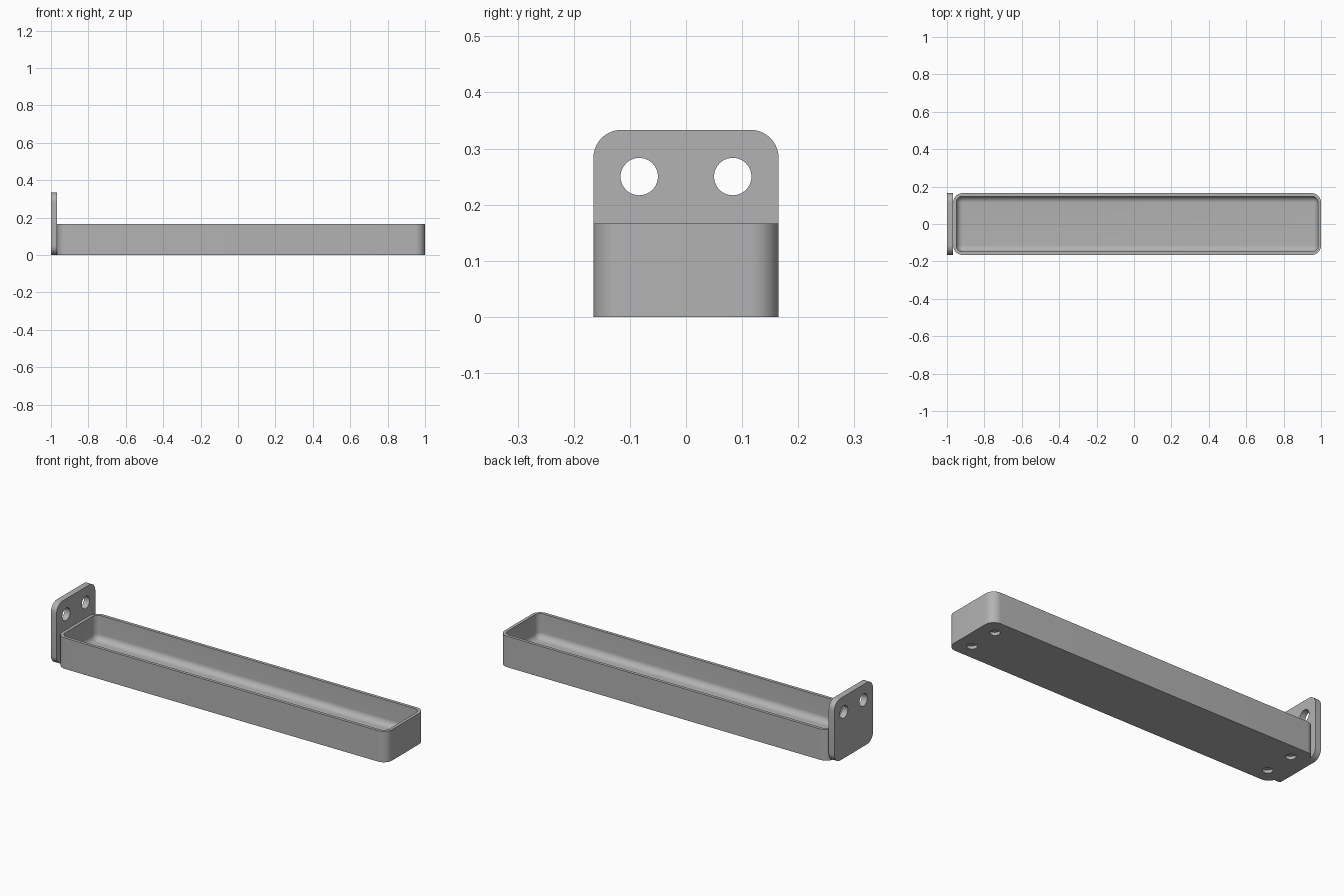
import bpy, bmesh
from math import pi, sin, cos
from mathutils import Matrix, Vector

cube = bpy.data.objects.get("Cube")
if cube:
    bpy.data.objects.remove(cube, do_unlink=True)

U = 1 / 30          # design unit
SEG = 10            # segments per rounded corner

grey = bpy.data.materials.new("grey")
grey.use_nodes = True
colour = (0.45, 0.45, 0.45, 1)
grey.diffuse_color = colour
grey.node_tree.nodes["Principled BSDF"].inputs["Base Color"].default_value = colour


def rounded_rect(half_a, half_b, radius):
    """Counter-clockwise outline of a rectangle with round corners."""
    points = []
    for i, (sa, sb) in enumerate([(1, 1), (-1, 1), (-1, -1), (1, -1)]):
        for k in range(SEG + 1):
            t = (i + k / SEG) * pi / 2
            points.append((sa * (half_a - radius) + radius * cos(t),
                           sb * (half_b - radius) + radius * sin(t)))
    return points


def loft(name, rings):
    """Skin a stack of equal-length rings and cap both ends."""
    bm = bmesh.new()
    loops = [[bm.verts.new(p) for p in ring] for ring in rings]
    n = len(loops[0])
    for low, high in zip(loops, loops[1:]):
        for i in range(n):
            j = (i + 1) % n
            bm.faces.new((low[i], low[j], high[j], high[i]))
    bm.faces.new(loops[0][::-1])
    bm.faces.new(loops[-1])
    bmesh.ops.remove_doubles(bm, verts=bm.verts, dist=1e-5)
    bmesh.ops.recalc_face_normals(bm, faces=bm.faces)
    mesh = bpy.data.meshes.new(name)
    bm.to_mesh(mesh)
    bm.free()
    mesh.materials.append(grey)
    obj = bpy.data.objects.new(name, mesh)
    bpy.context.collection.objects.link(obj)
    return obj


def drill(obj, centres, radius, length, turn=Matrix()):
    """Cut round holes, then shade the part smooth with sharp edges."""
    bm = bmesh.new()
    for c in centres:
        bmesh.ops.create_cone(bm, cap_ends=True, segments=40, radius1=radius,
                              radius2=radius, depth=length,
                              matrix=Matrix.Translation(Vector(c)) @ turn)
    mesh = bpy.data.meshes.new("hole_cutter")
    bm.to_mesh(mesh)
    bm.free()
    mesh.materials.append(grey)
    cutter = bpy.data.objects.new("hole_cutter", mesh)
    cutter.hide_render = True
    bpy.context.collection.objects.link(cutter)
    mod = obj.modifiers.new("holes", 'BOOLEAN')
    mod.operation, mod.solver, mod.object = 'DIFFERENCE', 'EXACT', cutter
    bpy.ops.object.select_all(action='DESELECT')
    obj.select_set(True)
    bpy.context.view_layer.objects.active = obj
    bpy.ops.object.modifier_apply(modifier=mod.name)
    bpy.data.objects.remove(cutter, do_unlink=True)
    bpy.ops.object.shade_smooth_by_angle(angle=0.6)


# Tray: outer wall, rim, then inner wall curving into the floor
MID_X, HALF_X, HALF_Y = U / 2, 29.5 * U, 4.95 * U
WALL, FLOOR, FILLET, CORNER = U / 2, U, U, 1.5 * U
steps = [(0, 0), (0, 5 * U), (WALL, 5 * U)]
for k in range(SEG + 1):
    t = k / SEG * pi / 2
    steps.append((WALL + FILLET * (1 - cos(t)), FLOOR + FILLET * (1 - sin(t))))
tray = loft("tray", [
    [(MID_X + a, b, z) for a, b in
     rounded_rect(HALF_X - inset, HALF_Y - inset, max(CORNER - inset, 0))]
    for inset, z in steps])

# Blind recesses under the tray corners
recesses = [(MID_X + sx * 27 * U, sy * 2.5 * U, 0) for sx in (-1, 1) for sy in (-1, 1)]
drill(tray, recesses, 0.75 * U, U)

# Upright mounting plate with two through holes
plate = loft("mounting_plate", [
    [(x, a, 5 * U + b) for a, b in rounded_rect(HALF_Y, 5 * U, CORNER)]
    for x in (-1, -1 + U)])
drill(plate, [(-1 + U / 2, s * 2.5 * U, 7.5 * U) for s in (-1, 1)],
      U, 4 * U, Matrix.Rotation(pi / 2, 4, 'Y'))
